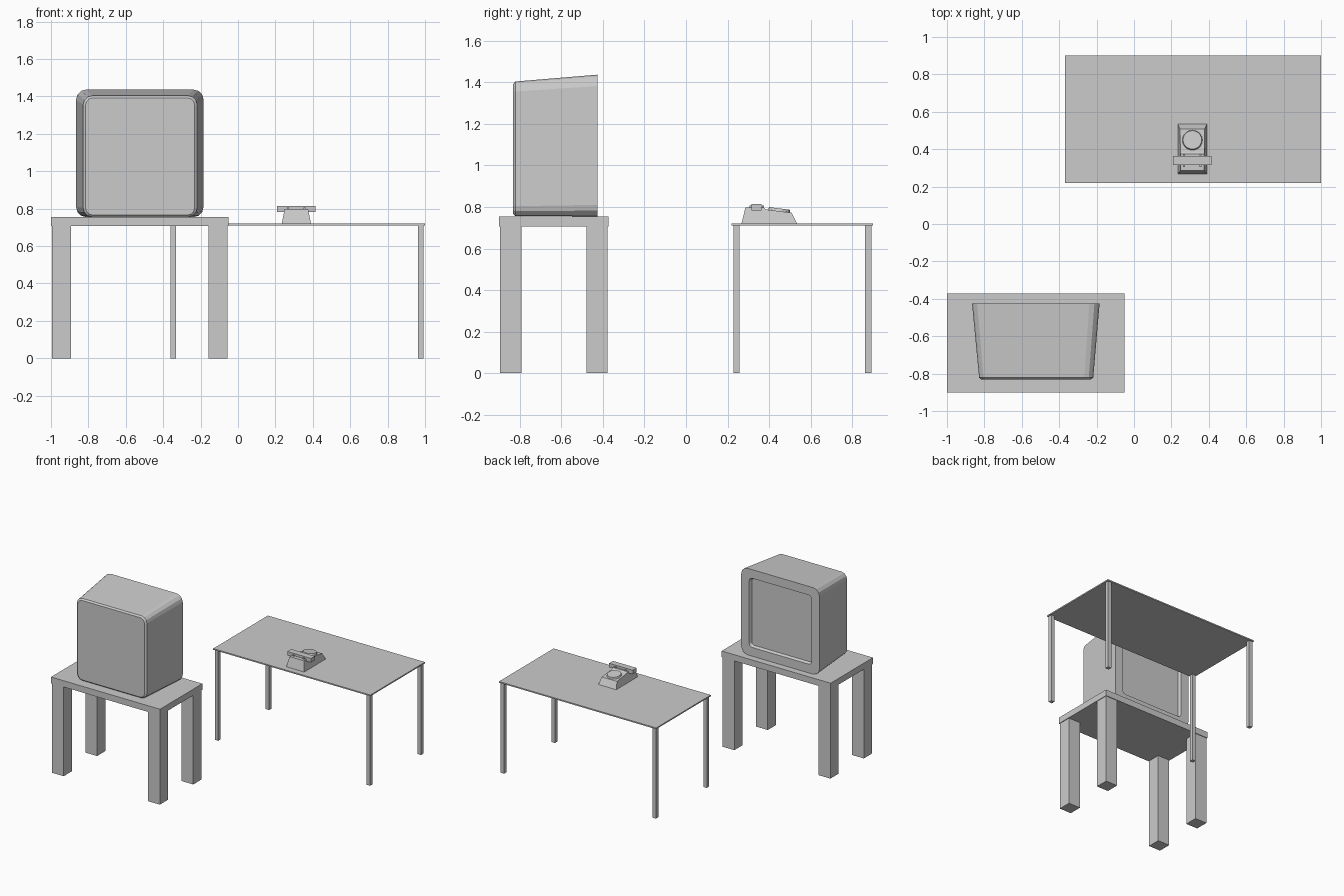
import bpy, bmesh, math
from mathutils import Matrix

if "Cube" in bpy.data.objects:
    bpy.data.objects.remove(bpy.data.objects["Cube"])


def finish(name, bm):
    bmesh.ops.recalc_face_normals(bm, faces=bm.faces)
    me = bpy.data.meshes.new(name)
    bm.to_mesh(me)
    bm.free()
    ob = bpy.data.objects.new(name, me)
    bpy.context.collection.objects.link(ob)
    return ob


def box(name, x0, x1, y0, y1, z0, z1):
    bm = bmesh.new()
    bmesh.ops.create_cube(bm, size=1)
    for v in bm.verts:
        v.co = (x0 + (v.co.x + .5) * (x1 - x0),
                y0 + (v.co.y + .5) * (y1 - y0),
                z0 + (v.co.z + .5) * (z1 - z0))
    return finish(name, bm)


def loft(name, rings):
    """Skin a list of equal-length closed rings and cap both ends."""
    bm = bmesh.new()
    loops = [[bm.verts.new(p) for p in r] for r in rings]
    n = len(loops[0])
    for a, b in zip(loops, loops[1:]):
        for i in range(n):
            j = (i + 1) % n
            bm.faces.new((a[i], a[j], b[j], b[i]))
    bm.faces.new(loops[0])
    bm.faces.new(loops[-1])
    return finish(name, bm)


def rounded(y, x0, x1, z0, z1, r, seg=3):
    """Rounded rectangle ring in the XZ plane."""
    pts = []
    for k, (cx, cz) in enumerate(((x1 - r, z1 - r), (x0 + r, z1 - r),
                                  (x0 + r, z0 + r), (x1 - r, z0 + r))):
        for s in range(seg + 1):
            a = math.pi / 2 * (k + s / seg)
            pts.append((cx + r * math.cos(a), y, cz + r * math.sin(a)))
    return pts


def table(name, x0, x1, y0, y1, z0, z1, leg, inset):
    box(name + "_top", x0, x1, y0, y1, z0, z1)
    for sx, lx in (("left", x0 + inset), ("right", x1 - inset - leg)):
        for sy, ly in (("front", y0 + inset), ("back", y1 - inset - leg)):
            box(f"{name}_{sy}_{sx}_leg", lx, lx + leg, ly, ly + leg, 0, z0)


# Two tables
table("television_table", -1, -.05, -.9, -.372, .706, .755, .102, .005)
table("desk", -.37, 1, .22, .9, .71, .72, .03, .008)

# Television: tapered shell with a recessed screen facing +y
loft("television", [
    rounded(-.832, -.815, -.232, .766, 1.392, .038),
    rounded(-.822, -.828, -.218, .756, 1.404, .048),
    rounded(-.425, -.866, -.184, .755, 1.437, .055),
    rounded(-.425, -.797, -.253, .824, 1.368, .025),
    rounded(-.445, -.787, -.263, .834, 1.358, .02),
])

# Telephone body: side profile (y, z, half width) mirrored about its centre
CX = .312
profile = [(.267, .72, .078), (.286, .797, .063), (.375, .797, .063),
           (.385, .788, .064), (.508, .772, .066), (.535, .72, .078)]
loft("telephone_body", [[(CX + s * w, y, z) for y, z, w in profile] for s in (-1, 1)])

# Dial lying on the sloped top
bm = bmesh.new()
slope = math.atan2(-.016, .123)
bmesh.ops.create_cone(bm, cap_ends=True, segments=20, radius1=.054, radius2=.05, depth=.014,
                      matrix=Matrix.Translation((CX, .449, .786)) @ Matrix.Rotation(slope, 4, 'X'))
finish("telephone_dial", bm)

# Handset: bar with earpiece and mouthpiece
side = [(-.103, .783), (-.103, .815), (.103, .815), (.103, .783),
        (.066, .783), (.056, .797), (-.056, .797), (-.066, .783)]
loft("telephone_handset", [[(CX + x, y, z) for x, z in side] for y in (.316, .364)])

# Cradle prongs on each side of the handset
for label, y in (("front", .306), ("back", .366)):
    for tag, x in (("left", -.05), ("right", .038)):
        box(f"cradle_{label}_{tag}", CX + x, CX + x + .012, y, y + .009, .79, .806)
